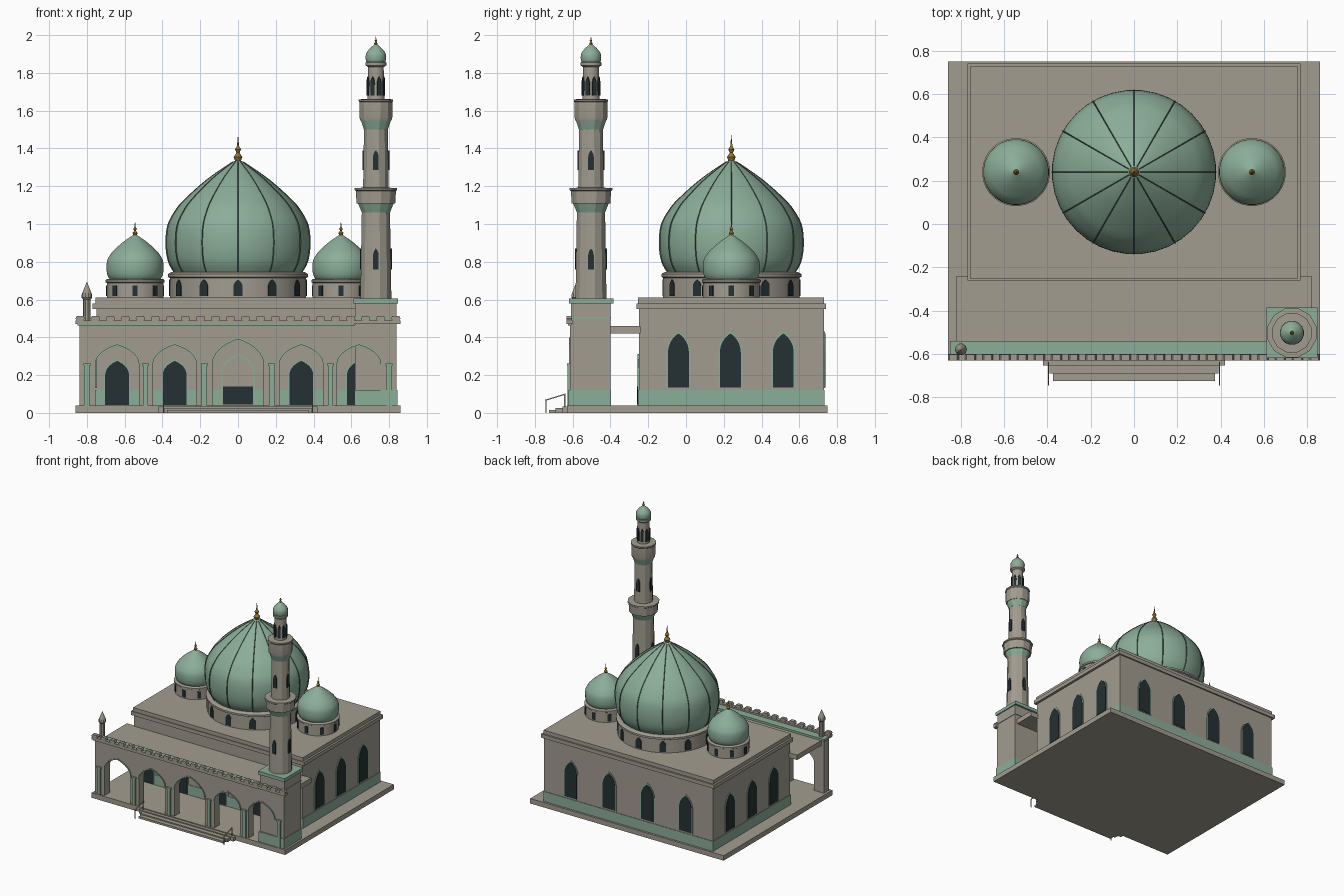
import bpy, bmesh
from math import pi, sin, cos, radians
from mathutils import Matrix, Vector

if "Cube" in bpy.data.objects:
    bpy.data.objects.remove(bpy.data.objects["Cube"])


def material(name, rgb):
    m = bpy.data.materials.new(name)
    m.use_nodes = True
    col = (*rgb, 1)
    m.diffuse_color = col
    bsdf = next(n for n in m.node_tree.nodes if n.type == 'BSDF_PRINCIPLED')
    bsdf.inputs["Base Color"].default_value = col
    bsdf.inputs["Roughness"].default_value = 0.8
    return m


STONE = material("warm grey stone", (0.36, 0.335, 0.28))
GREEN = material("sage green", (0.26, 0.42, 0.315))
RIB = material("dark rib green", (0.06, 0.11, 0.08))
GLASS = material("dark glass", (0.018, 0.03, 0.033))
GOLD = material("aged gold", (0.30, 0.17, 0.035))
rounded = []


def finish(name, bm, mat):
    bmesh.ops.remove_doubles(bm, verts=bm.verts, dist=1e-5)
    bmesh.ops.recalc_face_normals(bm, faces=bm.faces)
    me = bpy.data.meshes.new(name)
    bm.to_mesh(me)
    bm.free()
    me.materials.append(mat)
    ob = bpy.data.objects.new(name, me)
    bpy.context.collection.objects.link(ob)
    return ob


def box(name, x0, x1, y0, y1, z0, z1, mat=STONE):
    bm = bmesh.new()
    bmesh.ops.create_cube(bm, size=1)
    bmesh.ops.scale(bm, vec=(x1 - x0, y1 - y0, z1 - z0), verts=bm.verts)
    bmesh.ops.translate(bm, vec=((x0 + x1) / 2, (y0 + y1) / 2, (z0 + z1) / 2), verts=bm.verts)
    return finish(name, bm, mat)


def lathe(name, profile, centre, seg, mat):
    """Turn (radius, height) pairs about a vertical axis."""
    bm = bmesh.new()
    rings = []
    for r, z in profile:
        angles = [2 * pi * (i + 0.5) / seg for i in range(seg)]
        rings.append([bm.verts.new((centre[0] + r * sin(a), centre[1] - r * cos(a), z)) for a in angles])
    for a, b in zip(rings, rings[1:]):
        for i in range(seg):
            j = (i + 1) % seg
            bm.faces.new((a[i], a[j], b[j], b[i]))
    for ring, (r, z) in ((rings[0], profile[0]), (rings[-1], profile[-1])):
        if r > 0.001:
            bm.faces.new(ring)
    ob = finish(name, bm, mat)
    rounded.append(ob)
    return ob


def plate(name, pts, pos, angle, depth, mat, back=0.003):
    """Extrude an (x, z) outline; it faces -y before turning by angle."""
    bm = bmesh.new()
    place = Matrix.Translation(Vector(pos)) @ Matrix.Rotation(angle, 4, 'Z')
    front, rear = [[bm.verts.new(place @ Vector((x, y, z))) for x, z in pts] for y in (-depth, back)]
    bm.faces.new(front)
    bm.faces.new(rear[::-1])
    n = len(pts)
    for i in range(n):
        j = (i + 1) % n
        bm.faces.new((front[j], front[i], rear[i], rear[j]))
    return finish(name, bm, mat)


def arch(w, z0, spring, top, cx=0, n=8):
    """Pointed arch outline from lower left over the tip to lower right."""
    right = []
    for i in range(n + 1):
        a = radians(60) * i / n
        right.append((w * (2 * cos(a) - 1), spring + (top - spring) * sin(a) / sin(radians(60))))
    left = [(-x, z) for x, z in right[:-1]]
    return [(cx + x, z) for x, z in [(-w, z0)] + left + right[::-1] + [(w, z0)]]


def window(name, w, z0, spring, top, pos, angle, trim=0.0, depth=0.008, back=0.003):
    if trim:
        plate(name + "_frame", arch(w + trim, z0 - trim / 2, spring, top + trim * 1.5), pos, angle,
              depth - 0.003, GREEN, back)
    plate(name + "_pane", arch(w, z0, spring, top), pos, angle, depth, GLASS, back)


def around(name, count, centre, r, start, w, z0, spring, top):
    for i in range(count):
        a = start + 2 * pi * i / count
        window(name, w, z0, spring, top, (centre[0] + r * sin(a), centre[1] - r * cos(a), 0), a,
               depth=0.004, back=0.015)


# Onion outline as (radius, height) fractions, smoothed between the points
ONION = [(.88, 0), (.965, .1), (1, .25), (.975, .42), (.87, .55), (.74, .65), (.44, .82), (.15, .95), (.02, 1)]


def onion(radius, z0, z1, steps=4):
    p = [Vector(q) for q in [ONION[0]] + ONION + [ONION[-1]]]
    out = []
    for a, b, c, d in zip(p, p[1:], p[2:], p[3:]):
        for k in range(steps):
            t = k / steps
            out.append(0.5 * (2 * b + (c - a) * t + (2 * a - 5 * b + 4 * c - d) * t * t
                              + (3 * b - a - 3 * c + d) * t ** 3))
    out.append(p[-1])
    return [(radius * q.x, z0 + (z1 - z0) * q.y) for q in out]


def finial(name, centre, z0, z1, s):
    shape = [(.5, 0), (1, .2), (.35, .35), (.7, .46), (.25, .58), (.15, .75), (0, 1)]
    lathe(name, [(r * s, z0 + h * (z1 - z0)) for r, h in shape], centre, 12, GOLD)


# Platform, steps and handrails
box("platform", -.86, .86, -.63, .75, 0, .04)
box("upper_step", -.42, .42, -.655, -.62, 0, .033)
box("middle_step", -.39, .39, -.69, -.65, 0, .025)
box("lower_step", -.375, .375, -.725, -.685, 0, .016)
for s in (-1, 1):
    x = s * .395
    box("rail_post_outer", x - .003, x + .003, -.745, -.739, 0, .068)
    box("rail_post_inner", x - .003, x + .003, -.645, -.639, 0, .10)
    bar = box("handrail", -.003, .003, -.056, .056, -.003, .003)
    bar.location = (x, -.692, .083)
    bar.rotation_euler.x = radians(17)

# Prayer hall with base band, cornice and windows
box("hall_walls", -.75, .75, -.25, .73, .04, .56)
box("hall_base_band", -.754, .754, -.254, .734, .04, .12, GREEN)
box("hall_cornice", -.77, .77, -.262, .742, .55, .58)
box("hall_roof_edge", -.755, .755, -.255, .73, .58, .61)
for s in (-1, 1):
    for y in (-.04, .235, .515):
        window("side_window", .055, .135, .32, .42, (s * .75, y, 0), s * pi / 2, .008)
    for x in (.17, .51):
        window("back_window", .055, .135, .32, .42, (s * x, .73, 0), pi, .008)
    for x in (.335, .64):
        window("hall_door", .063, .042, .2, .275, (s * x, -.25, 0), 0, .006)

# Central portal
plate("portal_frame", arch(.09, .04, .21, .312), (0, -.25, 0), 0, .006, GREEN)
plate("portal_arch", arch(.083, .04, .21, .30), (0, -.25, 0), 0, .008, STONE)
box("portal_door", -.08, .08, -.2595, -.25, .045, .14, GLASS)

# Porch arcade: one wall outline with five open bays
bays = [(-.64, .115, .36), (-.335, .115, .36), (0, .135, .39), (.335, .115, .36), (.64, .115, .36)]
outline = [(-.84, .465), (-.84, .04)]
for cx, w, top in bays:
    outline += arch(w, .04, .26, top, cx)
outline += [(.84, .04), (.84, .465)]
plate("arcade_wall", outline, (0, -.615, 0), 0, 0, STONE, back=.065)
for cx, w, top in bays:
    edge = arch(w + .007, .255, .26, top + .01, cx) + arch(w, .255, .26, top, cx)[::-1]
    plate("arch_trim", edge, (0, -.615, 0), 0, .005, GREEN)
for x in (-.8, -.49, -.178, .178, .49, .8):
    box("pilaster", x - .014, x + .014, -.627, -.61, .04, .25, GREEN)
    box("pilaster_cap", x - .019, x + .019, -.63, -.61, .25, .262, GREEN)
box("porch_roof", -.82, .82, -.555, -.24, .42, .46)
box("porch_coping", -.85, .615, -.625, -.54, .462, .478, GREEN)
box("parapet_band", -.86, .86, -.632, -.602, .47, .49)
for i in range(22):
    x = -.835 + i * 1.67 / 21
    plate("merlon", [(x - .018, .488), (x - .025, .5), (x - .018, .513), (x + .018, .513), (x + .025, .5),
                     (x + .018, .488)], (0, -.632, 0), 0, 0, STONE, back=.028)
lathe("corner_pinnacle", [(.02, .47), (.02, .6), (.028, .61), (.028, .625), (.018, .65), (0, .695)],
      (-.8, -.58), 10, STONE)

# Main dome on its windowed drum
C = (0, .24)
lathe("main_drum", [(.362, .6), (.362, .715), (.372, .72), (.372, .735), (.355, .745)], C, 36, STONE)
around("drum_window", 12, C, .361, 0, .024, .618, .67, .705)
curve = onion(.38, .74, 1.34)
lathe("main_dome", curve, C, 36, GREEN)
for i in range(12):
    a = pi * i / 6
    place = Matrix.Translation((C[0], C[1], 0)) @ Matrix.Rotation(a, 4, 'Z')
    bm = bmesh.new()
    rows = [[bm.verts.new(place @ Vector((x, -r - out, z))) for x, out in ((-.004, -.004), (0, .004), (.004, -.004))]
            for r, z in curve[:-2]]
    for p, q in zip(rows, rows[1:]):
        for k in (0, 1):
            bm.faces.new((p[k], p[k + 1], q[k + 1], q[k]))
    finish("dome_rib", bm, RIB)
finial("main_finial", C, 1.325, 1.475, .024)

# Pair of side domes
for s in (-1, 1):
    c = (s * .545, .24)
    lathe("side_drum", [(.15, .6), (.15, .688), (.157, .692), (.157, .704), (.145, .71)], c, 32, STONE)
    for i in range(8):
        a = pi * i / 4
        plate("side_drum_window", [(-.014, .62), (.014, .62), (.014, .675), (-.014, .675)],
              (c[0] + .15 * sin(a), c[1] - .15 * cos(a), 0), a, .004, GLASS, back=.015)
    lathe("side_dome", onion(.152, .705, .945), c, 32, GREEN)
    finial("side_finial", c, .935, 1.02, .014)

# Minaret base
box("minaret_base", .62, .84, -.608, -.40, .04, .58)
box("minaret_base_band", .616, .844, -.621, -.396, .04, .12, GREEN)
box("minaret_base_trim", .616, .844, -.612, -.396, .498, .508, GREEN)
box("minaret_base_cap", .612, .848, -.62, -.385, .578, .605, GREEN)

# Minaret shafts, balconies and lantern
M = (.73, -.503)
lathe("lower_shaft", [(.085, .6), (.077, 1.08)], M, 12, STONE)
lathe("lower_corbel", [(.077, 1.06), (.098, 1.11)], M, 12, GREEN)
lathe("lower_balcony", [(.106, 1.108), (.11, 1.175), (.117, 1.18), (.117, 1.19), (.06, 1.193)], M, 12, STONE)
lathe("middle_shaft", [(.07, 1.19), (.065, 1.52)], M, 12, STONE)
lathe("upper_corbel", [(.066, 1.5), (.083, 1.55)], M, 12, GREEN)
lathe("upper_balcony", [(.086, 1.548), (.09, 1.565), (.09, 1.645), (.094, 1.65), (.094, 1.66), (.04, 1.662)],
      M, 12, STONE)
lathe("lantern", [(.046, 1.66), (.042, 1.83), (.056, 1.84), (.056, 1.855), (.04, 1.862)], M, 16, STONE)
around("lower_shaft_window", 4, M, .08, 0, .015, .76, .83, .87)
around("middle_shaft_window", 4, M, .067, 0, .015, 1.285, 1.35, 1.39)
around("lantern_window", 8, M, .045, pi / 8, .011, 1.68, 1.745, 1.78)
lathe("minaret_dome", onion(.055, 1.855, 1.955), M, 20, GREEN)
finial("minaret_finial", M, 1.945, 2.0, .01)

# Smooth the turned parts, keeping hard edges
bpy.ops.object.select_all(action='DESELECT')
for ob in rounded:
    ob.select_set(True)
bpy.context.view_layer.objects.active = rounded[0]
bpy.ops.object.shade_smooth_by_angle(angle=radians(25))
